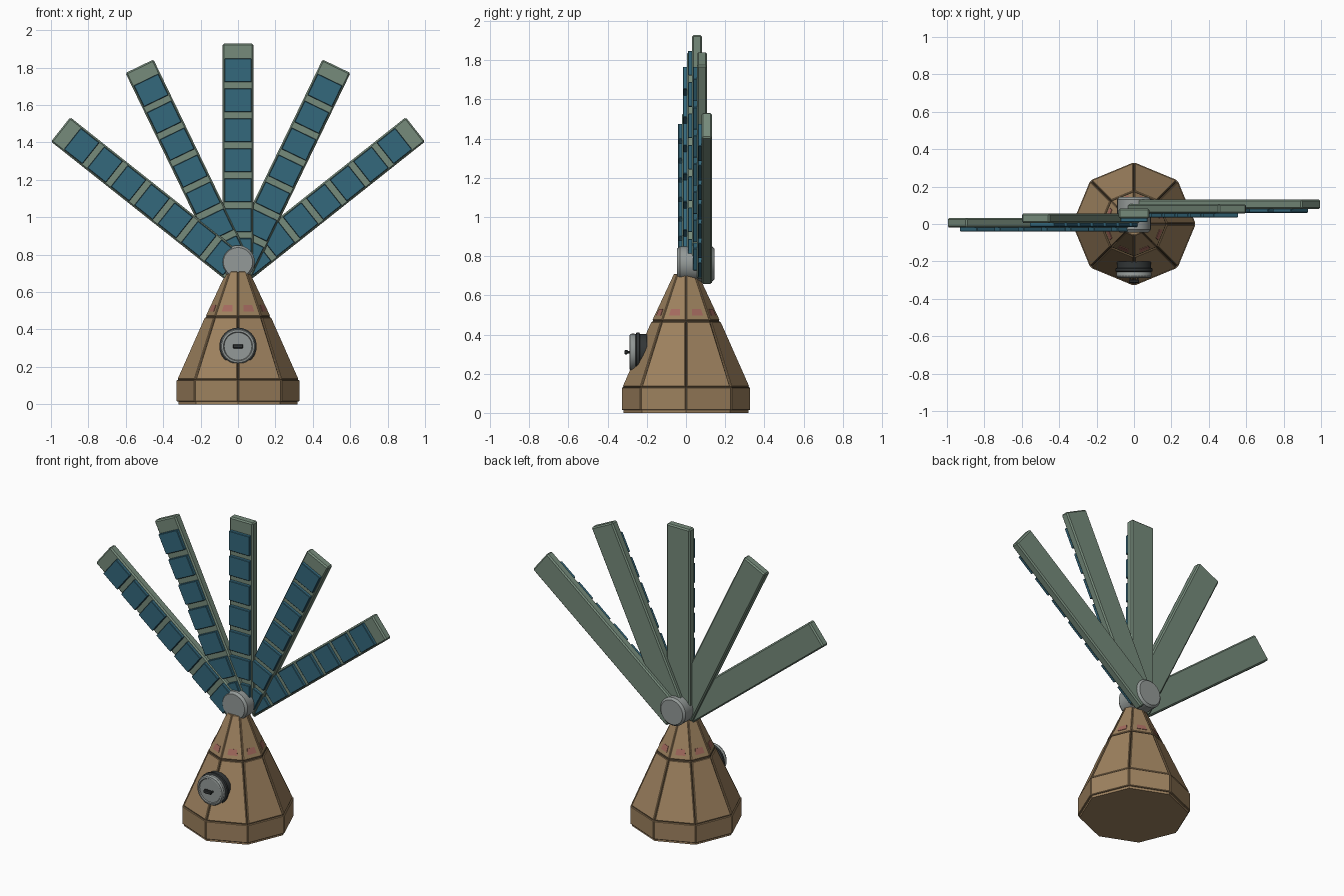
import bpy, bmesh, math
from mathutils import Vector, Matrix

if "Cube" in bpy.data.objects:
    bpy.data.objects.remove(bpy.data.objects["Cube"])


def material(name, rgb):
    m = bpy.data.materials.new(name)
    m.diffuse_color = (*[(c / 255 / 12.92) if c < 11 else ((c / 255 + 0.055) / 1.055) ** 2.4 for c in rgb], 1)
    m.use_nodes = True
    m.node_tree.nodes["Principled BSDF"].inputs["Base Color"].default_value = m.diffuse_color
    return m


TAN = material("tan_panel", (158, 130, 95))
SEAM = material("dark_seam", (74, 61, 45))
SAGE = material("sage_green", (118, 139, 123))
BLUE = material("solar_blue", (52, 104, 124))
GREY = material("hub_grey", (148, 154, 152))
DARK = material("dark_metal", (50, 54, 55))
PINK = material("pink_lamp", (164, 106, 94))


def finish(name, bm, mat, bevel=0, smooth=False):
    bmesh.ops.recalc_face_normals(bm, faces=bm.faces)
    me = bpy.data.meshes.new(name)
    bm.to_mesh(me)
    bm.free()
    ob = bpy.data.objects.new(name, me)
    bpy.context.collection.objects.link(ob)
    me.materials.append(mat)
    if bevel:
        b = ob.modifiers.new("bevel", "BEVEL")
        b.width = bevel
        b.segments = 1
    if smooth:
        bpy.ops.object.select_all(action='DESELECT')
        ob.select_set(True)
        bpy.context.view_layer.objects.active = ob
        bpy.ops.object.shade_smooth_by_angle(angle=math.radians(30))
    return ob


def add_box(bm, lo, hi, mtx=Matrix.Identity(4)):
    lo, hi = Vector(lo), Vector(hi)
    size = hi - lo
    bmesh.ops.create_cube(bm, size=1, matrix=mtx @ Matrix.Translation((lo + hi) / 2) @ Matrix.Diagonal((*size, 1)))


def lathe(bm, profile, n, mtx=Matrix.Identity(4)):
    """Closed solid of stacked n-sided rings, profile = (radius, height)."""
    rings = [[bm.verts.new(mtx @ Vector((r * math.cos(2 * math.pi * i / n), r * math.sin(2 * math.pi * i / n), z)))
              for i in range(n)] for r, z in profile]
    for a, b in zip(rings, rings[1:]):
        for i in range(n):
            j = (i + 1) % n
            bm.faces.new((a[i], a[j], b[j], b[i]))
    bm.faces.new(rings[0])
    bm.faces.new(rings[-1])


def add_plate(bm, k, z0, r0, z1, r1, gap, depth, rise=0.0):
    """Plate lying on side k of the eight-sided cone, set in by gap at both corners."""
    def corner(i, r, z):
        return Vector((r * math.cos(i * math.pi / 4), r * math.sin(i * math.pi / 4), z))
    a, b = corner(k, r0, z0), corner(k + 1, r0, z0)
    c, d = corner(k + 1, r1, z1), corner(k, r1, z1)
    t = (b - a).normalized()
    n = t.cross(d - a).normalized()
    quad = [a + t * gap, b - t * gap, c - t * gap, d + t * gap]
    out = [bm.verts.new(p + n * rise) for p in quad]
    inn = [bm.verts.new(p + n * (rise - depth)) for p in quad]
    bm.faces.new(out)
    bm.faces.new(inn[::-1])
    for i in range(4):
        j = (i + 1) % 4
        bm.faces.new((out[i], inn[i], inn[j], out[j]))


# Base slab and dark inner core showing through the seams
bm = bmesh.new()
lathe(bm, [(0.318, 0), (0.318, 0.02)], 8)
finish("base_slab", bm, TAN)
bm = bmesh.new()
lathe(bm, [(0.322, 0.019), (0.322, 0.131), (0.314, 0.136), (0.172, 0.465), (0.166, 0.475), (0.054, 0.70)], 8)
finish("inner_core", bm, SEAM)

# Cladding plates in three tiers
for name, z0, r0, z1, r1, gap in (("skirt_panels", 0.015, 0.33, 0.13, 0.33, 0.003),
                                  ("middle_panels", 0.135, 0.326, 0.465, 0.18, 0.006),
                                  ("upper_panels", 0.473, 0.174, 0.71, 0.063, 0.003)):
    bm = bmesh.new()
    for k in range(8):
        add_plate(bm, k, z0, r0, z1, r1, gap, 0.014)
    finish(name, bm, TAN, 0.003)
bm = bmesh.new()
lathe(bm, [(0.056, 0.69), (0.056, 0.708)], 8)
finish("cone_cap", bm, TAN)

# Lamps around the upper tier
bm = bmesh.new()
for k in range(8):
    add_plate(bm, k, 0.496, 0.163, 0.53, 0.147, 0.032, 0.006, 0.003)
finish("lamps", bm, PINK)


def y_axis(z):
    return Matrix.Translation((0, 0, z)) @ Matrix.Rotation(math.radians(90), 4, 'X')


# Round hatch: heights run toward the front
hatch = y_axis(0.31)
bm = bmesh.new()
lathe(bm, [(0.092, 0.2), (0.092, 0.234), (0.1, 0.238), (0.1, 0.252), (0.092, 0.257)], 32, hatch)
finish("hatch_gasket", bm, DARK, smooth=True)
bm = bmesh.new()
lathe(bm, [(0.09, 0.255), (0.094, 0.262), (0.094, 0.278), (0.088, 0.287), (0.078, 0.289), (0.074, 0.283)], 32, hatch)
finish("hatch_door", bm, GREY, smooth=True)
bm = bmesh.new()
add_box(bm, (-0.027, -0.315, 0.299), (0.027, -0.297, 0.321))
for s in (-0.02, 0.02):
    add_box(bm, (s - 0.005, -0.3, 0.304), (s + 0.005, -0.28, 0.316))
finish("hatch_handle", bm, DARK, 0.004)

# Pivot hub
bm = bmesh.new()
lathe(bm, [(0.078, -0.145), (0.09, -0.132), (0.09, 0.03), (0.078, 0.045)], 32, y_axis(0.76))
finish("pivot_hub", bm, GREY, smooth=True)

# Fan of five blades, each stepped a little further back, with seven cells
for i in range(5):
    y = -0.02 + 0.025 * i
    tilt = Matrix.Translation((0, y, 0.718)) @ Matrix.Rotation(math.radians(25.8 * (i - 2)), 4, 'Y')
    bm = bmesh.new()
    add_box(bm, (-0.083, 0, 0), (0.083, 0.052, 1.21), tilt)
    finish(f"blade_{i + 1}", bm, SAGE, 0.008)
    bm = bmesh.new()
    for c in range(7):
        top = 1.13 - 0.16 * c
        add_box(bm, (-0.073, -0.02, top - 0.126), (0.073, 0.004, top), tilt)
    finish(f"blade_cells_{i + 1}", bm, BLUE, 0.003)
